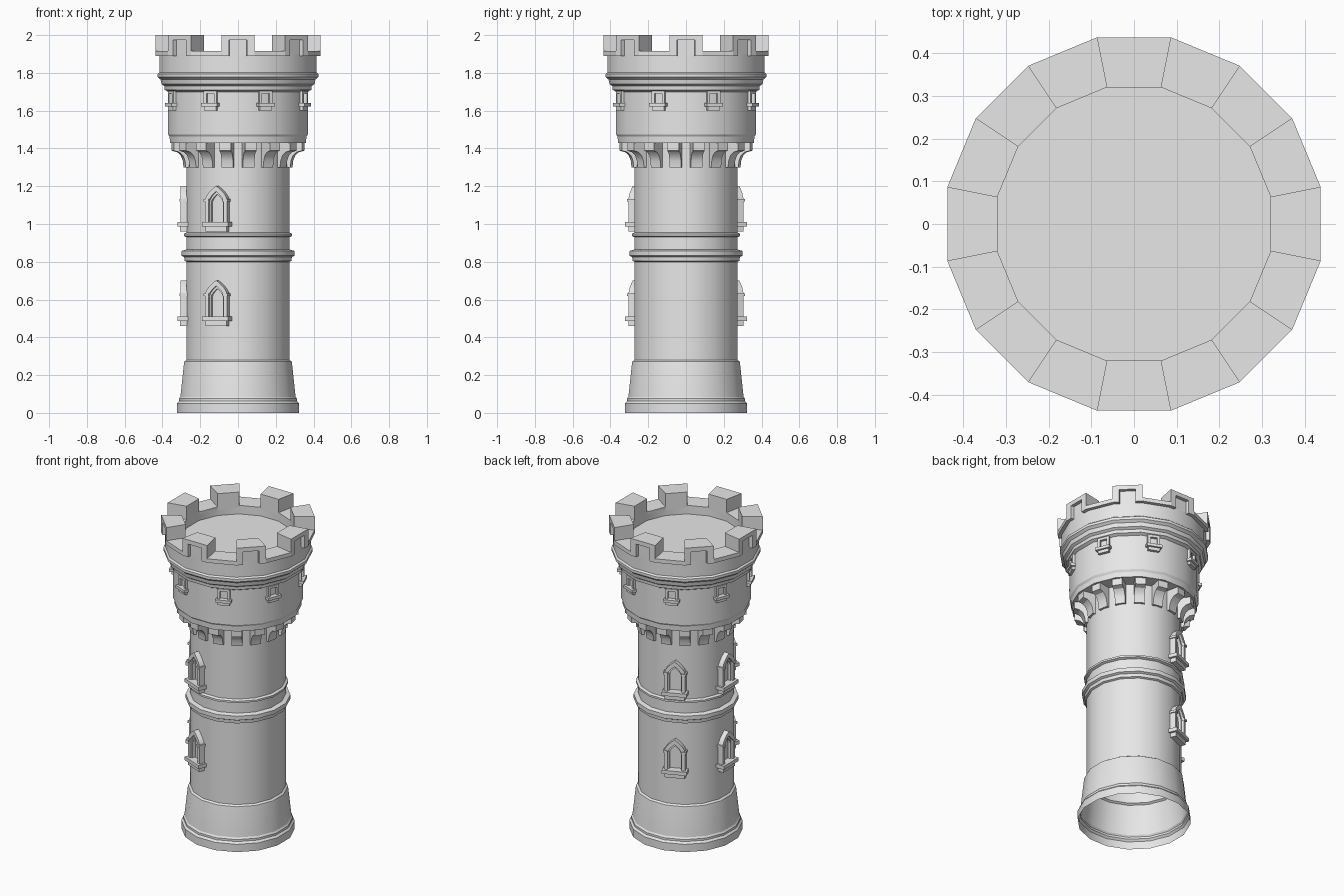
import bpy, bmesh
from math import pi, cos, sin, tan
from mathutils import Vector

cube = bpy.data.objects.get("Cube")
if cube:
    bpy.data.objects.remove(cube, do_unlink=True)

SIDES = 16
STEP = 2 * pi / SIDES
HALF = tan(STEP / 2)          # half side length per unit of apothem

stone = bpy.data.materials.new("grey stone")
stone.use_nodes = True
GREY = (0.8, 0.8, 0.8, 1)
stone.diffuse_color = GREY
stone.node_tree.nodes["Principled BSDF"].inputs["Base Color"].default_value = GREY


def place(angle, d, u, z):
    """Point at distance d outwards, u sideways and height z on a wall direction."""
    return Vector((d * cos(angle) - u * sin(angle), d * sin(angle) + u * cos(angle), z))


def loft(bm, a, b):
    """Closed solid between two matching outlines."""
    va, vb = [bm.verts.new(p) for p in a], [bm.verts.new(p) for p in b]
    n = len(va)
    bm.faces.new(va[::-1])
    bm.faces.new(vb)
    for i in range(n):
        j = (i + 1) % n
        bm.faces.new((va[i], va[j], vb[j], vb[i]))


def box(bm, angle, d0, d1, u0, u1, z0, z1):
    rect = [(u0, z0), (u1, z0), (u1, z1), (u0, z1)]
    loft(bm, *[[place(angle, d, u, z) for u, z in rect] for d in (d0, d1)])


def wedge(bm, angle, d0, d1, f0, f1, z0, z1):
    """Block inside one wall sector, f running from -1 to 1 across it."""
    plan = [(d0, f0), (d1, f0), (d1, f1), (d0, f1)]
    loft(bm, *[[place(angle, d, f * d * HALF, z) for d, f in plan] for z in (z0, z1)])


def strip(bm, angle, outer, inner, d0, d1):
    """Solid band between an outer and inner open outline."""
    for i in range(len(outer) - 1):
        quad = [outer[i], outer[i + 1], inner[i + 1], inner[i]]
        loft(bm, *[[place(angle, d, u, z) for u, z in quad] for d in (d0, d1)])


def arch(half, base, spring, peak, n=5):
    """Pointed arch outline from left foot to right foot."""
    side = [(half, base)]
    for i in range(n):
        s = i / n
        side.append((half * (1 - s ** 1.8), spring + (peak - spring) * s))
    return [(-u, z) for u, z in side] + [(0, peak)] + side[::-1]


def finish(name, bm, recalc=True):
    if recalc:
        bmesh.ops.recalc_face_normals(bm, faces=bm.faces)
    mesh = bpy.data.meshes.new(name)
    bm.to_mesh(mesh)
    bm.free()
    mesh.materials.append(stone)
    ob = bpy.data.objects.new(name, mesh)
    bpy.context.collection.objects.link(ob)
    bpy.ops.object.select_all(action='DESELECT')
    ob.select_set(True)
    bpy.context.view_layer.objects.active = ob
    bpy.ops.object.shade_smooth_by_angle(angle=pi / 7)
    return ob


# Tower wall: one sixteen-sided turned shell, open below, ending in the roof floor
profile = [
    (.323, 0), (.323, .05), (.312, .062), (.312, .075), (.305, .085),
    (.286, .262), (.284, .272), (.272, .28),
    (.272, .80), (.283, .805), (.285, .825), (.298, .832), (.298, .858), (.272, .865),
    (.272, .93), (.286, .936), (.286, .948), (.272, .955),
    (.272, 1.43), (.36, 1.43), (.362, 1.462), (.37, 1.475),
    (.37, 1.70), (.388, 1.71), (.39, 1.73), (.405, 1.74), (.41, 1.765),
    (.425, 1.778), (.425, 1.795), (.415, 1.803),
    (.415, 1.90), (.32, 1.90), (.32, 1.86),
]
bm = bmesh.new()
rings = [[bm.verts.new(place((k + .5) * STEP, r / cos(STEP / 2), 0, z))
          for k in range(SIDES)] for r, z in profile]
for low, high in zip(rings, rings[1:]):
    for k in range(SIDES):
        j = (k + 1) % SIDES
        bm.faces.new((low[k], low[j], high[j], high[k]))
bm.faces.new(rings[-1])
finish("tower_wall", bm, recalc=False)

# Battlements: merlons with sunken panels alternate with low gaps
bm = bmesh.new()
INNER, FACE, TRIM = .32, .415, .437
for k in range(SIDES):
    a = k * STEP
    if k % 2:
        wedge(bm, a, INNER, TRIM, -1, 1, 1.89, 1.915)
    else:
        wedge(bm, a, INNER, FACE, -1, 1, 1.89, 2)
        for f0, f1 in ((-1, -.55), (.55, 1)):
            wedge(bm, a, FACE, TRIM, f0, f1, 1.89, 2)
        wedge(bm, a, FACE, TRIM, -.55, .55, 1.973, 2)
finish("battlements", bm)

# Brackets under the wide upper storey, one on each corner
bracket = [(.26, 1.30), (.288, 1.30), (.292, 1.335), (.303, 1.362), (.322, 1.38),
           (.352, 1.388), (.352, 1.432), (.26, 1.432)]
bm = bmesh.new()
for k in range(SIDES):
    a = (k + .5) * STEP
    loft(bm, *[[place(a, d, u, z) for d, z in bracket] for u in (-.031, .031)])
finish("brackets", bm)

# Small square windows around the upper storey
bm = bmesh.new()
for k in range(1, SIDES, 2):
    a = k * STEP
    for u0, u1 in ((-.037, -.022), (.022, .037)):
        box(bm, a, .36, .386, u0, u1, 1.635, 1.705)
    box(bm, a, .36, .386, -.022, .022, 1.69, 1.705)
    box(bm, a, .36, .40, -.046, .046, 1.622, 1.64)
    box(bm, a, .36, .388, -.035, .035, 1.602, 1.622)
finish("small_windows", bm)

# Tall pointed windows on two storeys
bm = bmesh.new()
for k in (5, 8, 11):
    a = k * STEP
    for z in (.46, .96):
        strip(bm, a, arch(.062, z + .05, z + .165, z + .242),
              arch(.042, z + .05, z + .155, z + .212), .262, .304)
        strip(bm, a, arch(.043, z + .05, z + .155, z + .213),
              arch(.034, z + .05, z + .15, z + .198), .262, .29)
        for s in (-1, 1):
            u = s * .054
            box(bm, a, .262, .31, u - .014, u + .014, z + .158, z + .172)
        box(bm, a, .262, .32, -.074, .074, z + .027, z + .05)
        box(bm, a, .262, .306, -.06, .06, z, z + .027)
finish("arched_windows", bm)
